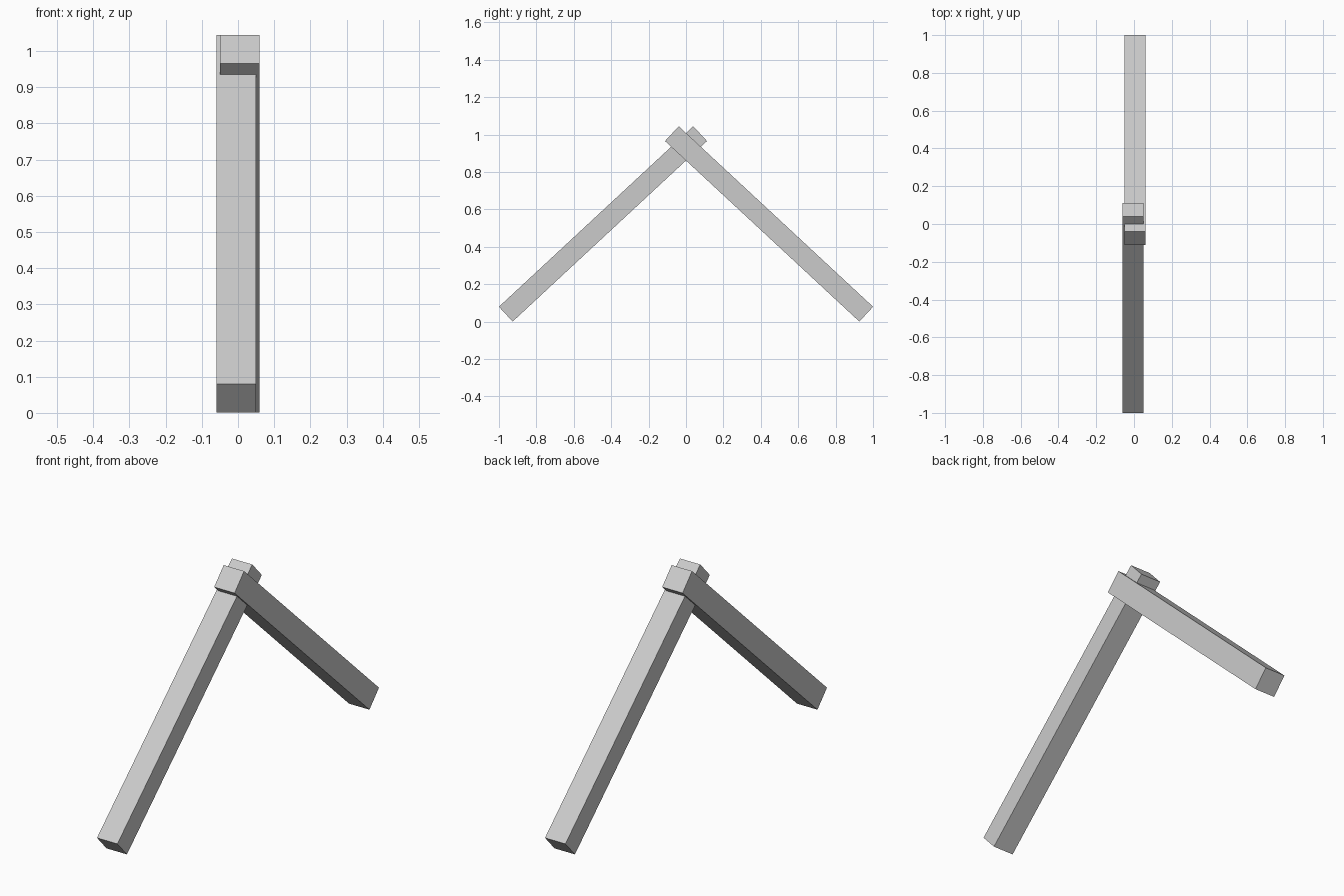
import bpy
from math import atan2, hypot
from mathutils import Matrix, Vector

cube = bpy.data.objects.get("Cube")
if cube:
    bpy.data.objects.remove(cube, do_unlink=True)

# Single plain grey
grey = bpy.data.materials.new("plain grey")
grey.use_nodes = True
colour = (0.6, 0.6, 0.6, 1)
grey.diffuse_color = colour
grey.node_tree.nodes["Principled BSDF"].inputs["Base Color"].default_value = colour

WIDTH = 0.11
THICK = 0.108
FOOT = Vector((0.005, 0.9635, 0.04))
HEAD = Vector((0.005, -0.0755, 1.005))


def beam(name, side):
    """Square beam leaning from its foot to the crossing; side is +1 back, -1 front."""
    flip = Vector((side, side, 1))
    a, b = FOOT * flip, HEAD * flip
    d = b - a
    bpy.ops.mesh.primitive_cube_add(size=1)
    ob = bpy.context.object
    ob.name = ob.data.name = name
    ob.data.transform(Matrix.Diagonal((WIDTH, hypot(d.y, d.z), THICK, 1)))
    ob.rotation_euler.x = atan2(d.z, d.y)
    ob.location = (a + b) / 2
    ob.data.materials.append(grey)
    return ob


# Two crossed beams, offset slightly sideways
beam("front_beam", -1)
beam("back_beam", 1)
